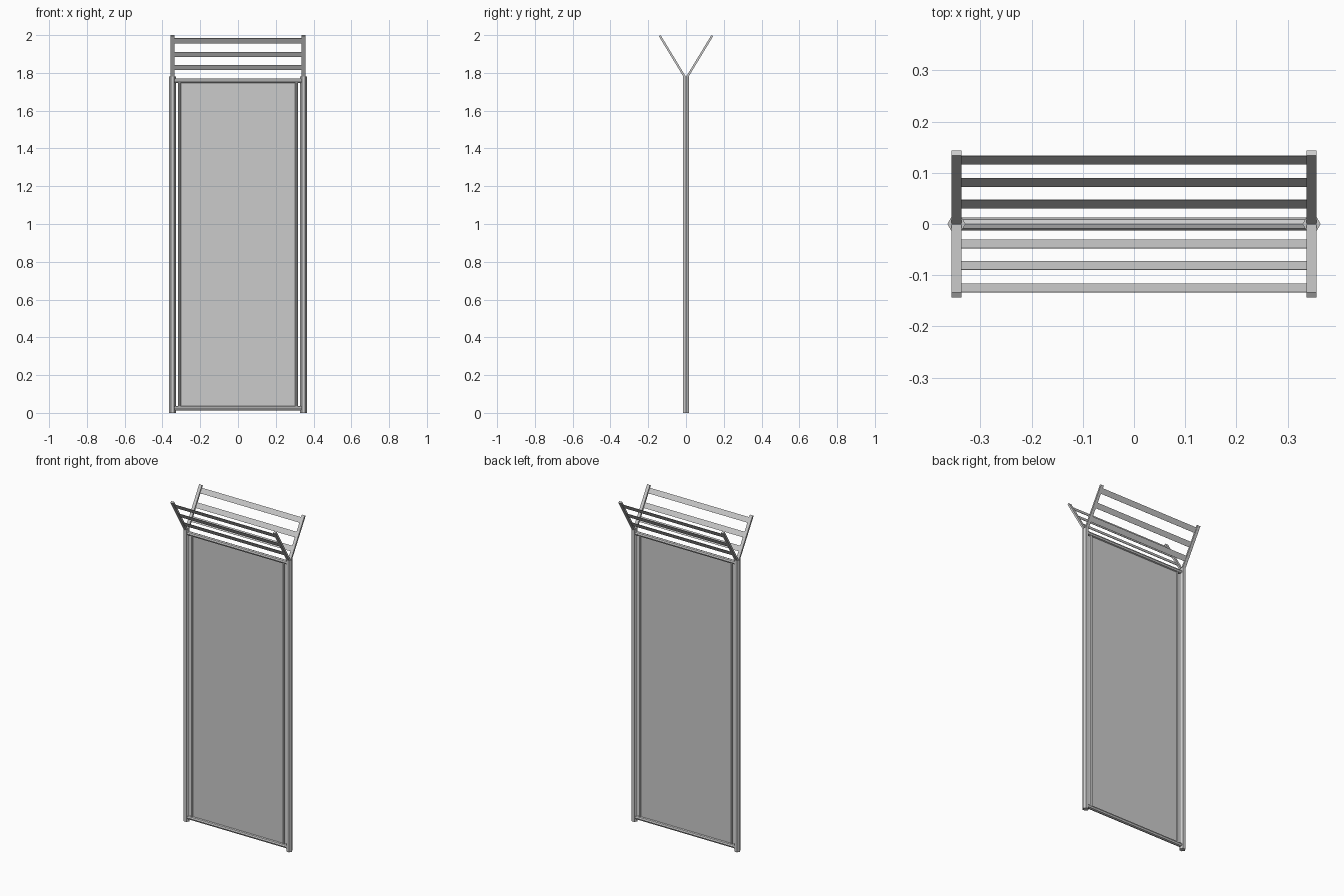
import bpy
from mathutils import Vector

if "Cube" in bpy.data.objects:
    bpy.data.objects.remove(bpy.data.objects["Cube"])

def mesh_name(name):
    o = bpy.context.object
    o.name = name
    return o

def tube(name, a, b, r, sides):
    a, b = Vector(a), Vector(b)
    d = b - a
    bpy.ops.mesh.primitive_cylinder_add(vertices=sides, radius=r, depth=d.length, location=(a + b) / 2)
    o = mesh_name(name)
    o.rotation_euler = d.to_track_quat('Z', 'Y').to_euler()
    return o

def box(name, loc, size, tilt=0):
    bpy.ops.mesh.primitive_cube_add(size=1, location=loc, rotation=(tilt, 0, 0))
    o = mesh_name(name)
    o.scale = size
    return o

X = 0.347
TOP = 1.78

# Hexagonal posts and thin inner rods
for side, s in (("left", -1), ("right", 1)):
    post = tube(f"post_{side}", (s * X, 0, 0), (s * X, 0, TOP), 0.0177, 6)
    post.rotation_euler = (0, 0, 0.5235988)  # corners point along x
    tube(f"panel_rod_{side}", (s * 0.31, 0, 0.025), (s * 0.31, 0, 1.757), 0.008, 8)

# Cross rails
for name, z in (("bottom_rail", 0.025), ("top_rail", 1.758)):
    tube(name, (-X, 0, z), (X, 0, z), 0.0125, 8)

# Infill panel
box("panel", (0, 0, 0.891), (0.62, 0.003, 1.73))

# V-shaped topper: two tilted arms and three slats on each face
foot, tip = Vector((0, 0, 1.768)), Vector((0, 0.139, 1.997))
for face, f in (("front", -1), ("back", 1)):
    d = Vector((0, f * tip.y, tip.z - foot.z))
    tilt = -f * Vector((0, 0, 1)).angle(d)
    for side, s in (("left", -1), ("right", 1)):
        c = foot + d / 2
        box(f"arm_{face}_{side}", (s * X, c.y, c.z), (0.019, 0.011, d.length), tilt)
    for i, y in enumerate((0.039, 0.081, 0.125)):
        c = foot + d * (y / tip.y)
        box(f"slat_{face}_{i + 1}", (0, c.y, c.z - 0.004), (2 * X, 0.002, 0.032), tilt)
